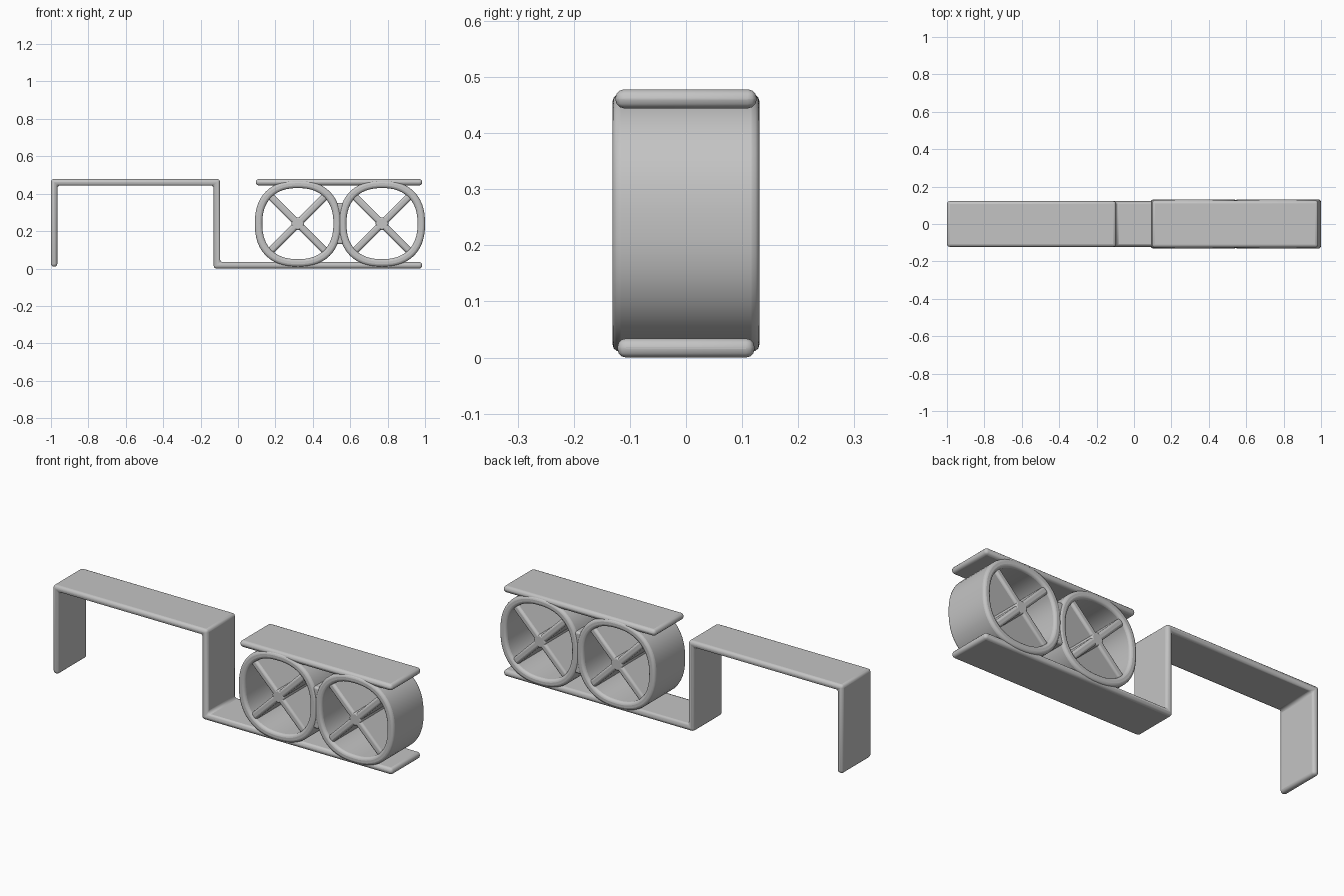
import bpy, bmesh
from math import cos, sin, pi, radians

cube = bpy.data.objects.get("Cube")
if cube:
    bpy.data.objects.remove(cube, do_unlink=True)

grey = bpy.data.materials.new("light grey plastic")
grey.use_nodes = True
GREY = (0.55, 0.55, 0.55, 1)
grey.diffuse_color = GREY
grey.node_tree.nodes["Principled BSDF"].inputs["Base Color"].default_value = GREY

MID = 0.24      # height of the ring centres
OUTER, INNER = 0.23, 0.19


def finish(name, bm, bevel):
    """Turn a bmesh into a softly rounded, smooth shaded object."""
    bmesh.ops.recalc_face_normals(bm, faces=bm.faces)
    mesh = bpy.data.meshes.new(name)
    bm.to_mesh(mesh)
    bm.free()
    mesh.materials.append(grey)
    ob = bpy.data.objects.new(name, mesh)
    bpy.context.collection.objects.link(ob)
    mod = ob.modifiers.new("Rounded edges", 'BEVEL')
    mod.width = bevel
    mod.segments = 3
    mod.limit_method = 'ANGLE'
    mod.angle_limit = radians(35)
    bpy.ops.object.select_all(action='DESELECT')
    ob.select_set(True)
    bpy.context.view_layer.objects.active = ob
    bpy.ops.object.shade_smooth_by_angle(angle=radians(40))
    return ob


def prism(name, profile, half_depth, bevel):
    """Extrude an x-z outline symmetrically along y."""
    bm = bmesh.new()
    front = bm.faces.new([bm.verts.new((x, -half_depth, z)) for x, z in profile])
    new = bmesh.ops.extrude_face_region(bm, geom=[front])["geom"]
    verts = [v for v in new if isinstance(v, bmesh.types.BMVert)]
    bmesh.ops.translate(bm, verts=verts, vec=(0, 2 * half_depth, 0))
    return finish(name, bm, bevel)


def round_square(cx, radius, steps=56, power=2.35):
    """Circle with slightly squared shoulders."""
    points = []
    for i in range(steps):
        a = 2 * pi * i / steps
        r = radius * (abs(cos(a)) ** power + abs(sin(a)) ** power) ** (-1 / power)
        points.append((cx + r * cos(a), MID + r * sin(a)))
    return points


def ring(name, cx, half_depth):
    bm = bmesh.new()
    section = [(OUTER, -half_depth), (OUTER, half_depth),
               (INNER, half_depth), (INNER, -half_depth)]
    loops = [[bm.verts.new((x, y, z)) for x, z in round_square(cx, r)]
             for r, y in section]
    for k in range(4):
        a, b = loops[k], loops[(k + 1) % 4]
        for i in range(len(a)):
            bm.faces.new((a[i - 1], a[i], b[i], b[i - 1]))
    return finish(name, bm, 0.014)


# Hook strip: hanging leg, top span, drop and base in one bent band
T = 0.034
prism("hook_strip", [
    (-1, 0.01), (-1, 0.478), (-0.096, 0.478), (-0.096, T), (0.985, T),
    (0.985, 0), (-0.13, 0), (-0.13, 0.478 - T), (T - 1, 0.478 - T), (T - 1, 0.01)],
    0.122, 0.015)

# Top plate resting on both rings
prism("top_plate", [(0.095, 0.444), (0.985, 0.444), (0.985, 0.478), (0.095, 0.478)],
      0.126, 0.016)

# Two rings, each braced by a diagonal cross with a small hub
for side, cx in (("right", 0.32), ("left", 0.77)):
    ring(side + "_ring", cx, 0.131)
    length, half = 0.21, 0.019
    for label, a in (("rising", pi / 4), ("falling", -pi / 4)):
        corners = [(-length, -half), (length, -half), (length, half), (-length, half)]
        prism(f"{side}_{label}_spoke",
              [(cx + u * cos(a) - v * sin(a), MID + u * sin(a) + v * cos(a))
               for u, v in corners], 0.124, 0.012)
    prism(side + "_hub", [(cx + 0.036 * cos(i * pi / 4), MID + 0.036 * sin(i * pi / 4))
                          for i in range(8)], 0.124, 0.008)

# Web that fuses the two rings where they touch
prism("ring_web", [(0.523, 0.13), (0.567, 0.13), (0.567, 0.35), (0.523, 0.35)],
      0.126, 0.01)
